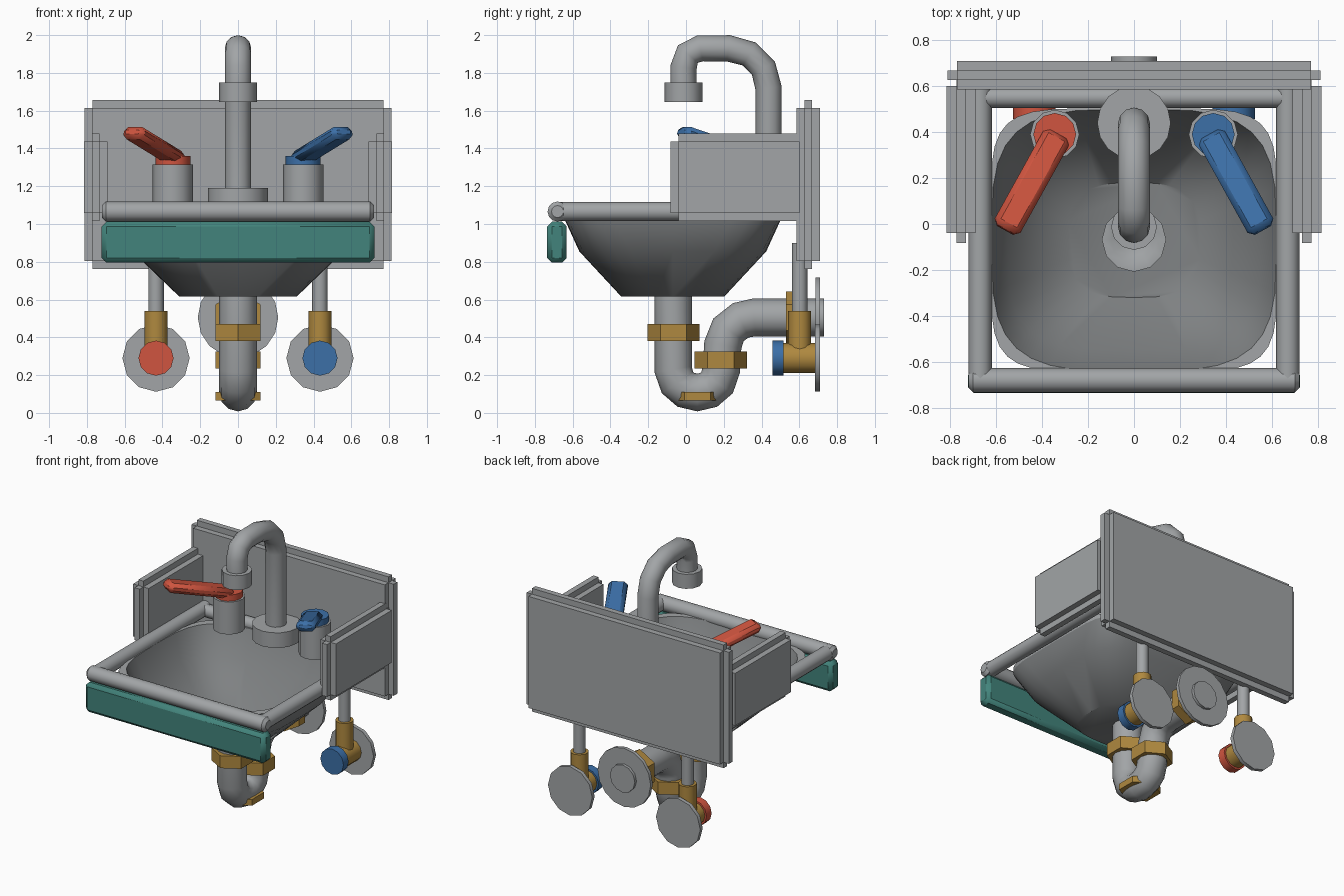
import bpy, bmesh, math
from mathutils import Vector, Matrix

cube = bpy.data.objects.get("Cube")
if cube:
    bpy.data.objects.remove(cube, do_unlink=True)


def material(name, rgb):
    m = bpy.data.materials.new(name)
    m.use_nodes = True
    m.diffuse_color = (*rgb, 1)
    m.node_tree.nodes["Principled BSDF"].inputs["Base Color"].default_value = (*rgb, 1)
    return m


STEEL = material("light steel", (0.36, 0.375, 0.385))
DARK = material("basin steel", (0.21, 0.22, 0.225))
TEAL = material("teal", (0.055, 0.23, 0.2))
RED = material("red", (0.63, 0.09, 0.05))
BLUE = material("blue", (0.045, 0.16, 0.39))
BRASS = material("brass", (0.43, 0.25, 0.05))
smooth_parts = []


def finish(bm, name, mats, smooth=True, bevel=0):
    bmesh.ops.recalc_face_normals(bm, faces=bm.faces)
    mesh = bpy.data.meshes.new(name)
    bm.to_mesh(mesh)
    bm.free()
    for m in mats:
        mesh.materials.append(m)
    ob = bpy.data.objects.new(name, mesh)
    bpy.context.collection.objects.link(ob)
    if bevel:
        mod = ob.modifiers.new("bevel", "BEVEL")
        mod.width = bevel
        mod.segments = 1
        mod.limit_method = "ANGLE"
        mod.angle_limit = math.radians(50)
    if smooth:
        smooth_parts.append(ob)
    return ob


def add_box(bm, lo, hi):
    lo, hi = Vector(lo), Vector(hi)
    mat = Matrix.Translation((lo + hi) / 2) @ Matrix.Diagonal((*(hi - lo), 1))
    bmesh.ops.create_cube(bm, size=1, matrix=mat)


def stepped_panel(name, lo, hi, thin, step=0.042):
    """Panel whose middle layer stands out past its edges."""
    bm = bmesh.new()
    add_box(bm, lo, hi)
    for axis in range(3):
        if axis != thin:
            a, b = Vector(lo), Vector(hi)
            a[axis] -= step
            b[axis] += step
            a[thin] += step
            b[thin] -= step
            add_box(bm, a, b)
    finish(bm, name, [STEEL], smooth=False)


def rod(name, start, end, r, mat, sides=12, bevel=0, spin=0):
    """Closed cylinder from start to end."""
    start, end = Vector(start), Vector(end)
    d = end - start
    turn = d.to_track_quat("Z", "Y").to_matrix().to_4x4()
    bm = bmesh.new()
    bmesh.ops.create_cone(bm, cap_ends=True, segments=sides, radius1=r, radius2=r, depth=d.length,
                          matrix=Matrix.Translation((start + end) / 2) @ turn @ Matrix.Rotation(spin, 4, "Z"))
    return finish(bm, name, [mat], smooth=sides > 6, bevel=bevel)


def loft(bm, rings, caps=True):
    loops = [[bm.verts.new(p) for p in ring] for ring in rings]
    n = len(loops[0])
    bands = []
    for a, b in zip(loops, loops[1:]):
        bands.append([bm.faces.new((a[i], a[(i + 1) % n], b[(i + 1) % n], b[i])) for i in range(n)])
    if caps:
        bm.faces.new(loops[0])
        bm.faces.new(loops[-1])
    return bands


def bent_pipe(name, path, r, mat, sides=12):
    """Pipe along (y, z) points in the middle plane."""
    pts = [Vector((0, y, z)) for y, z in path]
    side = Vector((1, 0, 0))
    rings = []
    for i, p in enumerate(pts):
        into = (p - pts[max(i - 1, 0)]).normalized()
        out = (pts[min(i + 1, len(pts) - 1)] - p).normalized()
        up = side.cross((into + out).normalized())
        rings.append([p + r * (side * math.cos(t) + up * math.sin(t))
                      for t in (math.tau * k / sides for k in range(sides))])
    bm = bmesh.new()
    loft(bm, rings)
    finish(bm, name, [mat])


def rounded_ring(hx, hy, power, z, n=32):
    pts = []
    for k in range(n):
        c, s = math.cos(math.tau * k / n), math.sin(math.tau * k / n)
        pts.append((hx * math.copysign(abs(c) ** (2 / power), c),
                    -0.07 + hy * math.copysign(abs(s) ** (2 / power), s), z))
    return pts


# Back and side splash panels
stepped_panel("back_panel", (-0.77, 0.585, 0.805), (0.77, 0.71, 1.615), 1)
for label, s in (("right", -1), ("left", 1)):
    xs = sorted((s * 0.69, s * 0.815))
    stepped_panel(label + "_side_panel", (xs[0], -0.04, 1.057), (xs[1], 0.6, 1.437), 0)

# Basin bowl with a flat lip
bm = bmesh.new()
bands = loft(bm, [rounded_ring(*r) for r in (
    (0.31, 0.272, 3, 0.615), (0.56, 0.495, 4, 0.855), (0.625, 0.575, 5.5, 1.03), (0.625, 0.575, 5.5, 1.06),
    (0.62, 0.57, 3.6, 1.06), (0.55, 0.48, 3.6, 0.87), (0.29, 0.25, 3, 0.64))])
for f in bands[2] + bands[3]:
    f.material_index = 1
finish(bm, "basin", [DARK, STEEL])

# Tubular rim around the basin
rod("front_rim", (-0.72, -0.68, 1.066), (0.72, -0.68, 1.066), 0.053, STEEL, bevel=0.02)
rod("back_rim", (-0.69, 0.55, 1.066), (0.69, 0.55, 1.066), 0.045, STEEL)
for label, s in (("right", -1), ("left", 1)):
    rod(label + "_rim", (s * 0.67, -0.68, 1.066), (s * 0.67, 0.6, 1.066), 0.051, STEEL)

# Front board
bm = bmesh.new()
add_box(bm, (-0.722, -0.735, 0.795), (0.722, -0.632, 1.012))
finish(bm, "front_board", [TEAL], bevel=0.025)

# Drain ring in the basin floor
bm = bmesh.new()
loft(bm, [[(r * math.cos(math.tau * k / 12), -0.068 + r * math.sin(math.tau * k / 12), z) for k in range(12)]
          for r, z in ((0.14, 0.63), (0.14, 0.665), (0.1, 0.665), (0.07, 0.645))])
finish(bm, "drain_ring", [STEEL])

# Spout
rod("spout_base", (0, 0.44, 1.08), (0, 0.44, 1.19), 0.16, STEEL, sides=16)
bent_pipe("spout", [(0.437, 1.15), (0.437, 1.72), (0.41, 1.825), (0.335, 1.9), (0.225, 1.93),
                    (0.075, 1.93), (0.01, 1.9), (-0.013, 1.83), (-0.013, 1.72)], 0.07, STEEL)
rod("spout_nozzle", (0, -0.013, 1.645), (0, -0.013, 1.75), 0.1, STEEL)

# Waste trap with its nuts and wall plate
bent_pipe("waste_trap", [(-0.068, 0.63), (-0.068, 0.23), (-0.045, 0.16), (0, 0.122), (0.06, 0.108),
                         (0.12, 0.122), (0.165, 0.16), (0.187, 0.23), (0.195, 0.36), (0.225, 0.44),
                         (0.29, 0.49), (0.36, 0.505), (0.73, 0.505)], 0.1, STEEL)
for name, y, z0, z1 in (("upper_nut", -0.066, 0.38, 0.47), ("lower_nut", 0.184, 0.235, 0.325),
                        ("cleanout_nut", 0.06, 0.065, 0.11)):
    rod(name, (0, y, z0), (0, y, z1), 0.138, BRASS, sides=6, spin=math.pi / 6 * 0
        if abs(y) < 0 else math.pi / 2 + math.pi / 6)
rod("wall_nut", (0, 0.53, 0.505), (0, 0.6, 0.505), 0.138, BRASS, sides=6, spin=math.pi / 6 + math.pi / 2)
rod("waste_wall_plate", (0, 0.685, 0.505), (0, 0.71, 0.505), 0.213, STEEL, sides=16)

# Taps above and shut-off valves below, one per side
for label, s, colour in (("hot", -1, RED), ("cold", 1, BLUE)):
    x = s * 0.345
    rod(label + "_tap_base", (x, 0.39, 1.08), (x, 0.39, 1.315), 0.107, STEEL)
    rod(label + "_tap_cap", (x, 0.39, 1.31), (x, 0.39, 1.36), 0.093, colour)
    start, end = Vector((s * 0.33, 0.39, 1.347)), Vector((s * 0.56, -0.025, 1.488))
    along = (end - start).normalized()
    across = along.cross(Vector((0, 0, 1))).normalized()
    frame = Matrix((along, across, along.cross(across))).transposed().to_4x4()
    bm = bmesh.new()
    bmesh.ops.create_cube(bm, size=1, matrix=Matrix.Translation((start + end) / 2) @ frame
                          @ Matrix.Diagonal(((end - start).length, 0.128, 0.07, 1)))
    finish(bm, label + "_lever", [colour], bevel=0.024)

    x = s * 0.434
    rod(label + "_supply_pipe", (x, 0.602, 0.5), (x, 0.602, 0.9), 0.041, STEEL)
    rod(label + "_valve_stem", (x, 0.602, 0.29), (x, 0.602, 0.54), 0.061, BRASS)
    rod(label + "_valve_body", (x, 0.51, 0.29), (x, 0.69, 0.29), 0.08, BRASS)
    rod(label + "_valve_knob", (x, 0.458, 0.29), (x, 0.517, 0.29), 0.093, colour)
    rod(label + "_wall_plate", (x, 0.682, 0.29), (x, 0.71, 0.29), 0.178, STEEL)

# Smooth shading with sharp edges kept
bpy.ops.object.select_all(action="DESELECT")
for ob in smooth_parts:
    ob.select_set(True)
bpy.context.view_layer.objects.active = smooth_parts[0]
bpy.ops.object.shade_smooth_by_angle(angle=math.radians(42))
